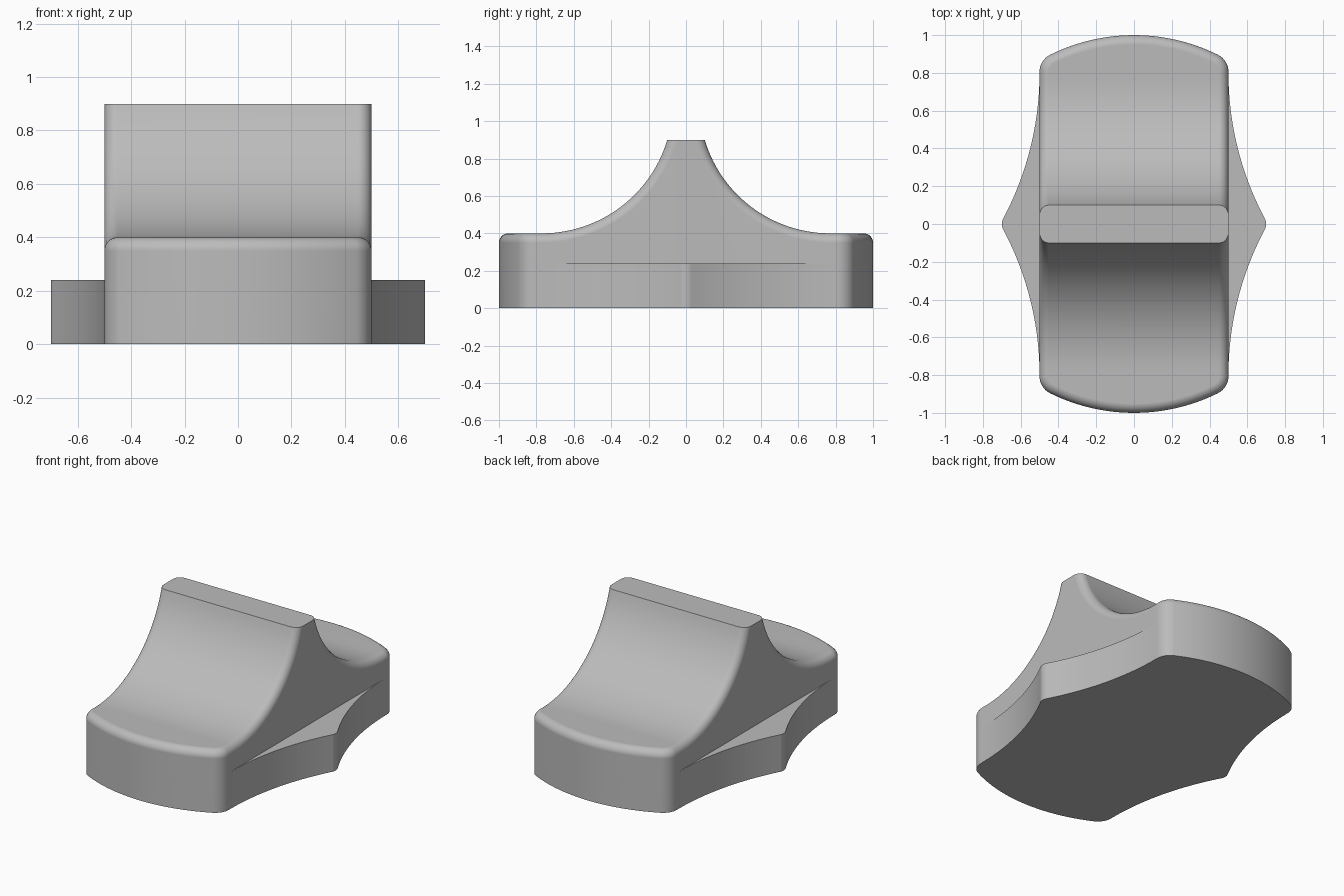
import bpy, bmesh
from math import sin, cos, acos, atan2, sqrt, pi, asin

if "Cube" in bpy.data.objects:
    bpy.data.objects.remove(bpy.data.objects["Cube"])

grey = bpy.data.materials.new("plain grey")
grey.use_nodes = True
grey.diffuse_color = (0.5, 0.5, 0.5, 1)
grey.node_tree.nodes["Principled BSDF"].inputs["Base Color"].default_value = (0.5, 0.5, 0.5, 1)


def finish(name, bm):
    """Turn a bmesh into a smooth-shaded object with sharp creases."""
    bmesh.ops.recalc_face_normals(bm, faces=bm.faces)
    mesh = bpy.data.meshes.new(name)
    bm.to_mesh(mesh)
    bm.free()
    mesh.materials.append(grey)
    obj = bpy.data.objects.new(name, mesh)
    bpy.context.collection.objects.link(obj)
    bpy.ops.object.select_all(action='DESELECT')
    obj.select_set(True)
    bpy.context.view_layer.objects.active = obj
    bpy.ops.object.shade_smooth_by_angle(angle=pi / 6)
    normals = obj.modifiers.new("weighted normals", 'WEIGHTED_NORMAL')
    normals.keep_sharp = True
    return obj


def steps(a, b, n):
    return [a + (b - a) * i / n for i in range(n + 1)]


# Body dimensions
half_w, low, high = 0.5, 0.4, 0.9
scoop = 0.7                       # radius of the scooped slopes
scoop_z = low + scoop
scoop_y = 0.1 + sqrt(scoop ** 2 - (scoop_z - high) ** 2)
corner, fillet = 0.1, 0.05        # plan corner and top edge rounding
corner_x = half_w - corner
corner_y = sqrt((1 - corner) ** 2 - corner_x ** 2)
ARC = 28


def quarter(inset, drop):
    """Outline of one quarter, from the crest to the middle of the end."""
    r = scoop + drop
    pts = [(half_w - inset, scoop_y - r * sin(a), scoop_z - r * cos(a))
           for a in steps(acos((scoop_z - high) / r), 0, ARC)]
    turn = atan2(corner_y, corner_x)
    c = corner - inset
    pts += [(corner_x + c * cos(a), corner_y + c * sin(a), low - drop)
            for a in steps(0, turn, 8)]
    pts += [((1 - inset) * cos(a), (1 - inset) * sin(a), low - drop)
            for a in steps(turn, pi / 2, 10)[1:]]
    return pts


def full_ring(q):
    """Mirror a quarter outline into a closed loop."""
    back = q + [(-x, y, z) for x, y, z in reversed(q[:-1])]
    return back + [(-x, -y, z) for x, y, z in back]


# Body: wall, rounded rim, then the scooped top
bm = bmesh.new()
outlines = [full_ring(quarter(fillet * (1 - cos(t)), fillet * (1 - sin(t))))
            for t in steps(0, pi / 2, 8)]
outlines.insert(0, [(x, y, 0) for x, y, z in outlines[0]])
rings = [[bm.verts.new(p) for p in o] for o in outlines]
count = len(rings[0])
for a, b in zip(rings, rings[1:]):
    for i in range(count):
        j = (i + 1) % count
        bm.faces.new((a[i], a[j], b[j], b[i]))
bm.faces.new(rings[0])
top = rings[-1]
half = count // 2
for side in (top[:half], top[half:]):
    for i in range(ARC):
        bm.faces.new((side[i], side[i + 1], side[-2 - i], side[-1 - i]))
    bm.faces.new(side[ARC:half - ARC])
bm.faces.new((top[0], top[half - 1], top[half], top[-1]))
finish("scooped_body", bm)

# Side flanges: concave flanks meeting at a rounded tip
flank, tip, reach, height = 1.64, 0.06, 0.8, 0.24
tip_x = half_w + flank - sqrt((flank + tip) ** 2 - reach ** 2)
lean = asin(reach / (flank + tip))
upper = [(half_w + flank * (1 - cos(a)), reach - flank * sin(a))
         for a in steps(0, lean, 20)]
nose = [(tip_x + tip * cos(a), tip * sin(a)) for a in steps(lean, -lean, 10)]
outline = upper + nose[1:-1] + [(x, -y) for x, y in reversed(upper)]
for name, s in (("left_flange", 1), ("right_flange", -1)):
    bm = bmesh.new()
    base = bm.faces.new([bm.verts.new((s * x, y, 0)) for x, y in outline])
    grown = bmesh.ops.extrude_face_region(bm, geom=[base], use_keep_orig=True)
    for v in grown["geom"]:
        if isinstance(v, bmesh.types.BMVert):
            v.co.z = height
    finish(name, bm)
